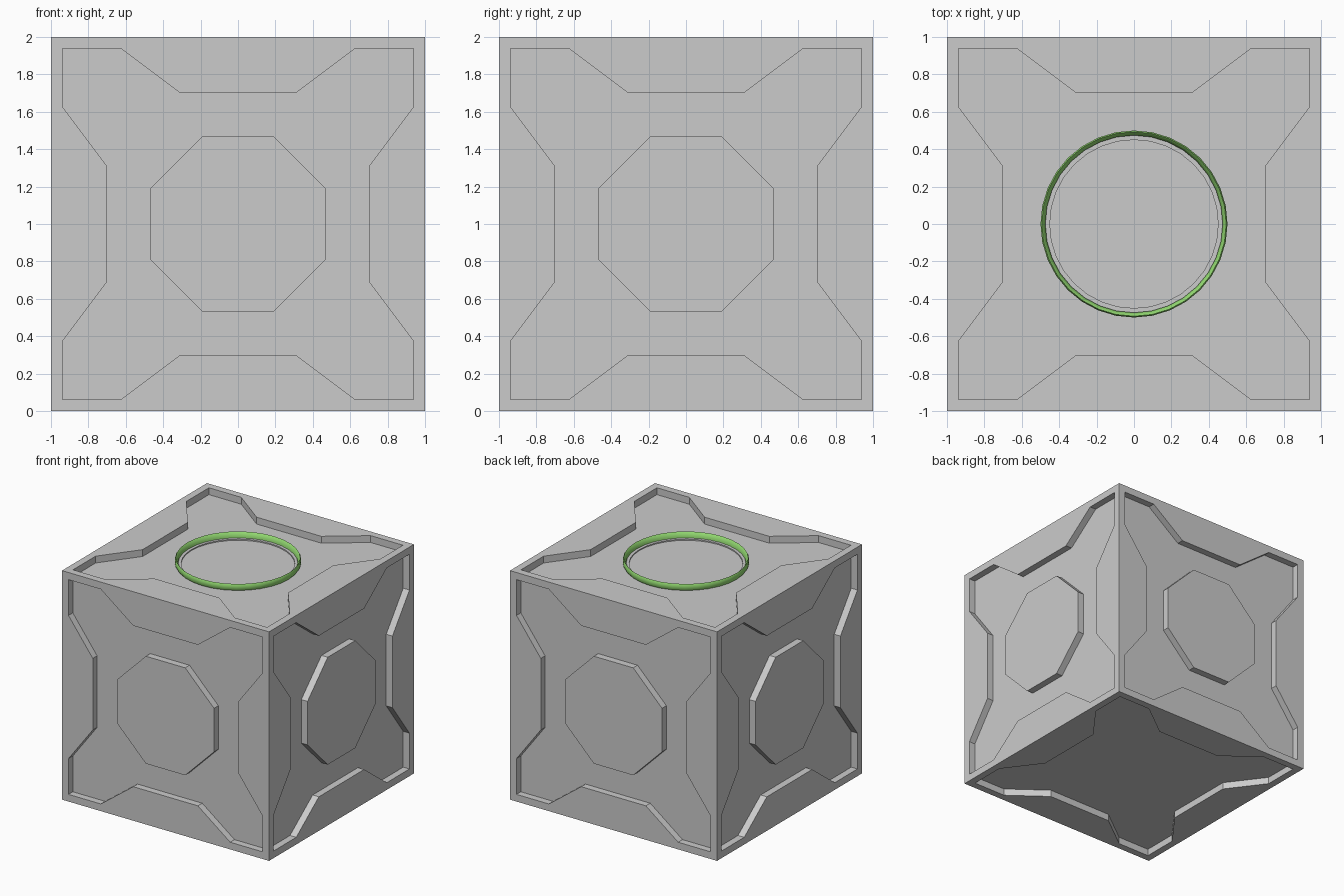
import bpy, bmesh, math
from mathutils import Matrix, Vector

if "Cube" in bpy.data.objects:
    bpy.data.objects.remove(bpy.data.objects["Cube"])

DEPTH = 0.06      # how far the panels are sunk
X = 'X'
SIDES = [Matrix.Rotation(k * math.pi / 2, 4, 'Z') @ Matrix.Rotation(math.pi / 2, 4, X) for k in range(4)]
TOP = Matrix.Identity(4)
BOTTOM = Matrix.Rotation(math.pi, 4, X)
UP = Matrix.Translation((0, 0, 1))


def finish(bm, name):
    bmesh.ops.remove_doubles(bm, verts=bm.verts, dist=1e-4)
    bmesh.ops.recalc_face_normals(bm, faces=bm.faces)
    mesh = bpy.data.meshes.new(name)
    bm.to_mesh(mesh)
    bm.free()
    ob = bpy.data.objects.new(name, mesh)
    bpy.context.collection.objects.link(ob)
    return ob


def add_face(bm, mat, pts):
    return bm.faces.new([bm.verts.new(mat @ Vector(p)) for p in pts])


def turn(p, k):
    for _ in range(k):
        p = (-p[1], p[0])
    return p


# crate body: six frames around sunken cross-shaped panels
EDGE = [(-0.9375, 0.9375), (-0.625, 0.9375), (-0.3125, 0.703),
        (0.3125, 0.703), (0.625, 0.9375), (0.9375, 0.9375)]
bm = bmesh.new()
for side in SIDES + [TOP, BOTTOM]:
    mat = UP @ side
    floor = []
    for k in range(4):
        rim = [turn(p, k) for p in EDGE]
        frame = [turn((1, 1), k), turn((-1, 1), k)] + rim
        add_face(bm, mat, [(x, y, 1) for x, y in frame])
        for a, b in zip(rim, rim[1:]):
            add_face(bm, mat, [(*a, 1), (*b, 1), (*b, 1 - DEPTH), (*a, 1 - DEPTH)])
        floor += rim[:0:-1]
    add_face(bm, mat, [(x, y, 1 - DEPTH) for x, y in floor])
finish(bm, "crate_body")

# raised octagon plates on the four sides
OCT = [p for k in range(4) for p in (turn((0.469, -0.19), k), turn((0.469, 0.19), k))]
for name, side in zip(("front", "right", "back", "left"), SIDES):
    bm = bmesh.new()
    plate = add_face(bm, UP @ side, [(x, y, 1 - DEPTH) for x, y in OCT])
    out = bmesh.ops.extrude_face_region(bm, geom=[plate])['geom']
    verts = [g for g in out if isinstance(g, bmesh.types.BMVert)]
    bmesh.ops.translate(bm, verts=verts, vec=side.to_3x3() @ Vector((0, 0, DEPTH)))
    finish(bm, name + "_octagon_plate")


# round parts on top
def ring(name, profile, segments=32):
    bm = bmesh.new()
    n = len(profile)
    for s in range(segments):
        a, b = (2 * math.pi * t / segments for t in (s, s + 1))
        for i in range(n):
            (r0, z0), (r1, z1) = profile[i], profile[(i + 1) % n]
            add_face(bm, TOP, [(r * math.cos(t), r * math.sin(t), z) for r, z, t in
                               ((r0, z0, a), (r0, z0, b), (r1, z1, b), (r1, z1, a))])
    return finish(bm, name)


ring("inner_collar", [(0.45, 1.94), (0.48, 1.94), (0.48, 1.95), (0.45, 1.95)])
light = ring("green_ring", [(0.49, 1.94), (0.5, 1.955), (0.5, 1.985), (0.493, 1.998),
                            (0.485, 1.99), (0.474, 1.965), (0.474, 1.94)])
green = bpy.data.materials.new("green")
green.diffuse_color = (0.3, 0.72, 0.17, 1)
green.use_nodes = True
green.node_tree.nodes["Principled BSDF"].inputs["Base Color"].default_value = green.diffuse_color
light.data.materials.append(green)
bpy.context.view_layer.objects.active = light
light.select_set(True)
bpy.ops.object.shade_smooth_by_angle(angle=math.radians(40))
